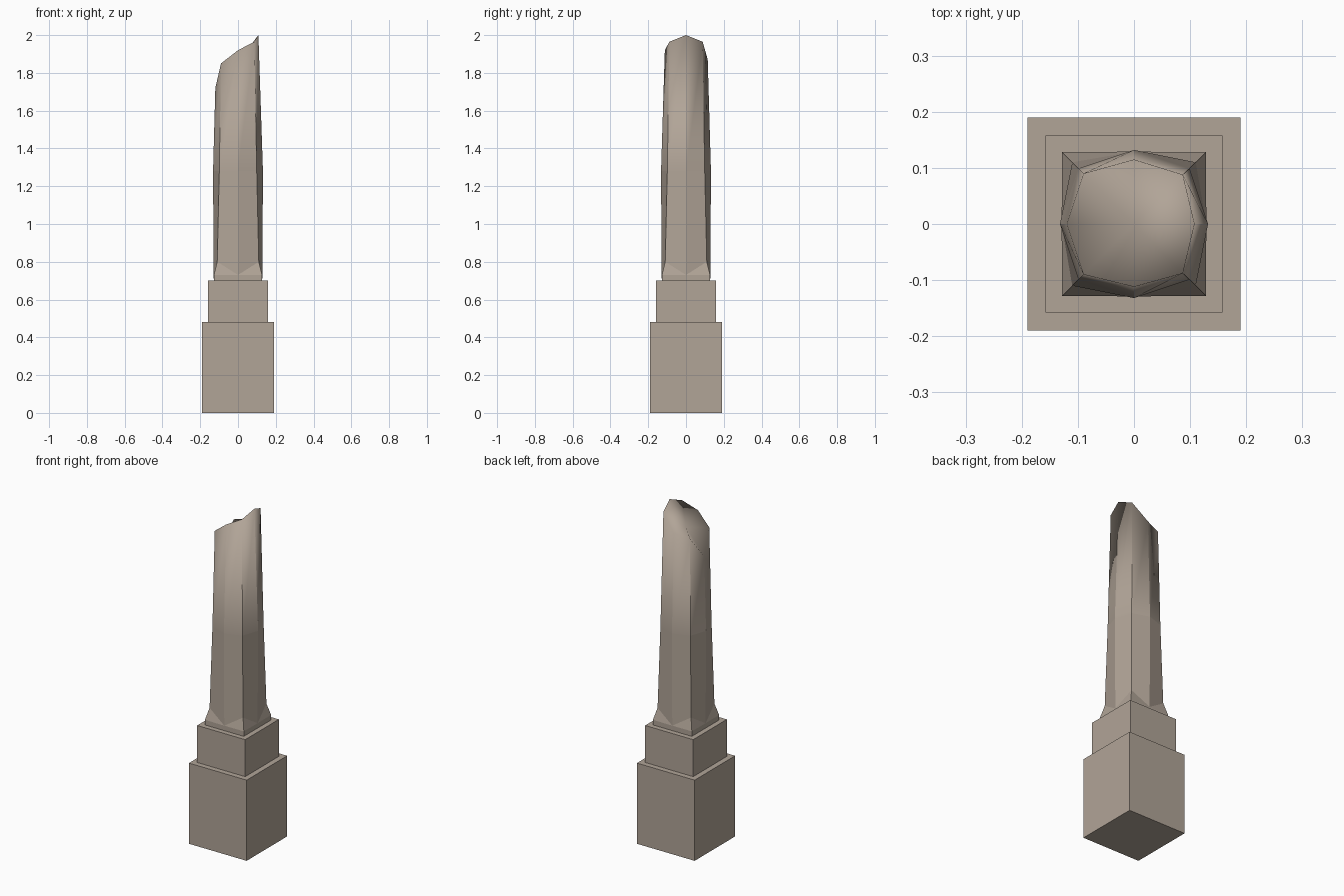
import bpy, bmesh

if "Cube" in bpy.data.objects:
    bpy.data.objects.remove(bpy.data.objects["Cube"])

# Brown-grey stone
stone = bpy.data.materials.new("stone")
stone.diffuse_color = (0.44, 0.373, 0.311, 1)
stone.use_nodes = True
stone.node_tree.nodes["Principled BSDF"].inputs["Base Color"].default_value = stone.diffuse_color

def block(name, half, z0, z1):
    bpy.ops.mesh.primitive_cube_add(size=1, location=(0, 0, (z0 + z1) / 2))
    ob = bpy.context.object
    ob.name = name
    ob.scale = (half * 2, half * 2, z1 - z0)
    bpy.ops.object.transform_apply(location=True, rotation=False, scale=True)
    ob.data.materials.append(stone)
    return ob

# Stepped pedestal
block("pedestal_base", 0.19, 0.0, 0.48)
block("pedestal_step", 0.158, 0.48, 0.70)

# Broken column: square foot turning into an eight-sided shaft
bm = bmesh.new()
DIRS = [(1, 0), (1, 1), (0, 1), (-1, 1), (-1, 0), (-1, -1), (0, -1), (1, -1)]

def ring(axial, diagonal, z):
    out = []
    for i, (x, y) in enumerate(DIRS):
        r = diagonal if i % 2 else axial
        out.append(bm.verts.new((x * r, y * r, z)))
    return out

def bridge(a, b):
    for i in range(8):
        j = (i + 1) % 8
        bm.faces.new((a[i], a[j], b[j], b[i]))

foot = ring(0.128, 0.128, 0.70)
foot_top = ring(0.129, 0.128, 0.73)
bridge(foot, foot_top)
bm.faces.new(foot[::-1])

# Corner slopes: the axis points are shared, the diagonals step inward
shaft = list(foot_top)
for i in (1, 3, 5, 7):
    x, y = DIRS[i]
    shaft[i] = bm.verts.new((x * 0.11, y * 0.11, 0.80))
    a, c, b = foot_top[i - 1], foot_top[i], foot_top[(i + 1) % 8]
    bm.faces.new((a, c, shaft[i]))
    bm.faces.new((c, b, shaft[i]))

middle = ring(0.132, 0.099, 1.28)
bridge(shaft, middle)

# Slanted jagged break at the top
rim = [bm.verts.new(p) for p in (
    (0.108, 0, 2.0), (0.087, 0.088, 1.965), (0, 0.115, 1.87), (-0.09, 0.09, 1.85),
    (-0.12, 0, 1.72), (-0.09, -0.09, 1.85), (0, -0.112, 1.92), (0.087, -0.088, 1.965))]
bridge(middle, rim)
centre = bm.verts.new((0, 0, 1.86))
for i in range(8):
    bm.faces.new((rim[i], rim[(i + 1) % 8], centre))

# Crisp edges on the shaft that melt into a softly shaded broken top
bmesh.ops.recalc_face_normals(bm, faces=bm.faces)
soft = set(rim) | {centre}
for f in bm.faces:
    f.smooth = True
for e in bm.edges:
    e.smooth = e.verts[0] in soft and e.verts[1] in soft

mesh = bpy.data.meshes.new("broken_column")
bm.to_mesh(mesh)
bm.free()
mesh.materials.append(stone)
column = bpy.data.objects.new("broken_column", mesh)
bpy.context.collection.objects.link(column)
